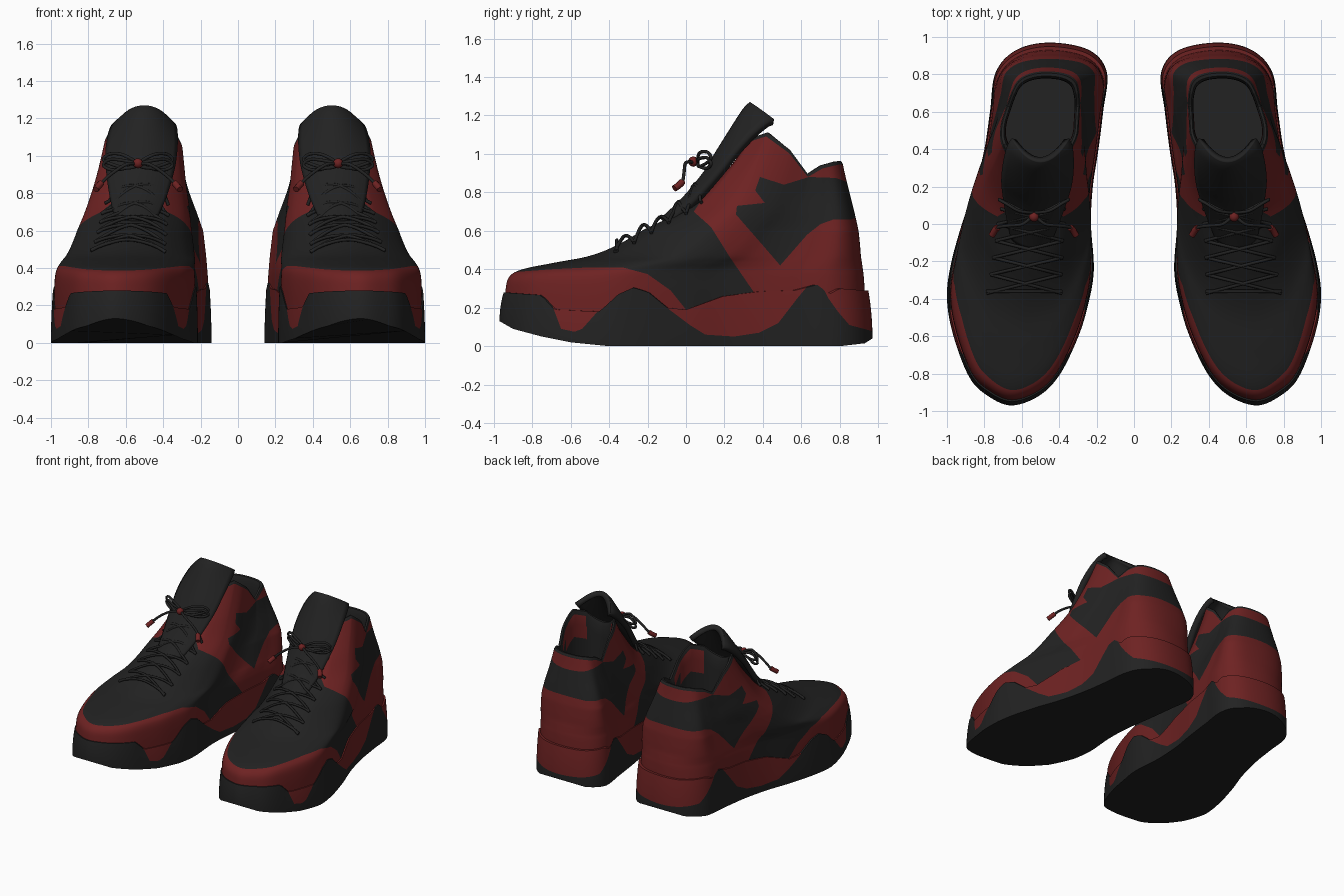
import bpy, bmesh, math
from mathutils import Vector
from mathutils.bvhtree import BVHTree

cube = bpy.data.objects.get("Cube")
if cube:
    bpy.data.objects.remove(cube)


def material(name, rgb):
    m = bpy.data.materials.new(name)
    m.use_nodes = True
    m.diffuse_color = (*rgb, 1)
    bsdf = m.node_tree.nodes["Principled BSDF"]
    bsdf.inputs["Base Color"].default_value = (*rgb, 1)
    bsdf.inputs["Roughness"].default_value = 0.8
    return m


BLACK, RED = 0, 1
MATS = [material("soft black", (0.016, 0.016, 0.016)), material("dark red", (0.155, 0.016, 0.016))]


# ---- helpers -------------------------------------------------------------
def spline(points, steps, closed=False):
    """Smooth curve through points of any dimension."""
    pts = [Vector(p) for p in points]
    n, out = len(pts), []
    pick = (lambda i: pts[i % n]) if closed else (lambda i: pts[max(0, min(n - 1, i))])
    for i in range(n if closed else n - 1):
        a, b, c, d = (pick(i + k) for k in (-1, 0, 1, 2))
        for s in range(steps):
            t = s / steps
            out.append(0.5 * (2 * b + (c - a) * t + (2 * a - 5 * b + 4 * c - d) * t * t
                              + (3 * b - a - 3 * c + d) * t ** 3))
    return out if closed else out + [pts[-1]]


def lookup(table, v):
    """Piecewise linear height along the shoe."""
    if v <= table[0][0]:
        return table[0][1]
    for (a, fa), (b, fb) in zip(table, table[1:]):
        if v <= b:
            return fa + (fb - fa) * (v - a) / (b - a)
    return table[-1][1]


def inside(poly, y, z):
    hit = False
    for (ay, az), (by, bz) in zip(poly, poly[1:] + poly[:1]):
        if (az > z) != (bz > z) and y < ay + (by - ay) * (z - az) / (bz - az):
            hit = not hit
    return hit


def loft(rings):
    n = len(rings[0])
    verts = [p for r in rings for p in r]
    faces = [(k * n + i, k * n + (i + 1) % n, (k + 1) * n + (i + 1) % n, (k + 1) * n + i)
             for k in range(len(rings) - 1) for i in range(n)]
    last = (len(rings) - 1) * n
    return verts, faces + [tuple(range(n)), tuple(range(last, last + n))]


def cut_outline(bm, poly):
    """Cut the outer faces sideways along a colour boundary."""
    for a, b in zip(poly, poly[1:] + poly[:1]):
        a, b = Vector((0, *a)), Vector((0, *b))
        d = (b - a).normalized()
        normal = d.cross(Vector((1, 0, 0)))
        near = []
        for f in bm.faces:
            if f.material_index:
                p = f.calc_center_median() - a
                if abs(p.dot(normal)) < .05 and -.03 < p.dot(d) < (b - a).length + .03:
                    near.append(f)
        geom = {g for f in near for g in (*f.verts, *f.edges)}
        if near:
            bmesh.ops.bisect_plane(bm, geom=list(geom) + near, plane_co=a, plane_no=normal, dist=1e-5)


def add_pair(name, verts, faces, paint, outer=0, cuts=(), thickness=0):
    """Make the part for the left shoe and its mirror for the right one."""
    me = bpy.data.meshes.new(name)
    me.from_pydata(verts, [], faces)
    bm = bmesh.new()
    bm.from_mesh(me)
    bmesh.ops.recalc_face_normals(bm, faces=bm.faces)
    for f in bm.faces:
        f.material_index = int(f.index < outer)
    for poly in cuts:
        cut_outline(bm, poly)
    for f in bm.faces:
        f.material_index = int(paint(f.material_index, f.calc_center_median()))
    bm.to_mesh(me)
    bmesh.ops.scale(bm, vec=(-1, 1, 1), verts=bm.verts)
    bmesh.ops.reverse_faces(bm, faces=bm.faces)
    twin = bpy.data.meshes.new(name)
    bm.to_mesh(twin)
    bm.free()
    for side, mesh in (("left", me), ("right", twin)):
        for m in MATS:
            mesh.materials.append(m)
        ob = bpy.data.objects.new(f"{side}_{name}", mesh)
        bpy.context.collection.objects.link(ob)
        if thickness:
            mod = ob.modifiers.new("thickness", "SOLIDIFY")
            mod.thickness, mod.offset = thickness, 0
        bpy.ops.object.select_all(action="DESELECT")
        ob.select_set(True)
        bpy.context.view_layer.objects.active = ob
        bpy.ops.object.shade_smooth_by_angle(angle=math.radians(40))


def cord_pair(name, paths, radius, mat, closed=False):
    for side, sx in (("left", 1), ("right", -1)):
        cu = bpy.data.curves.new(name, "CURVE")
        cu.dimensions, cu.bevel_depth, cu.bevel_resolution = "3D", radius, 2
        cu.use_fill_caps = True
        cu.materials.append(MATS[mat])
        for path in paths:
            sp = cu.splines.new("POLY")
            sp.points.add(len(path) - 1)
            sp.use_cyclic_u = closed
            for q, p in zip(sp.points, path):
                q.co = (sx * p[0], p[1], p[2], 1)
        bpy.context.collection.objects.link(bpy.data.objects.new(f"{side}_{name}", cu))


def centre(y):
    return 0.55 - 0.1 * y


# ---- footprint -----------------------------------------------------------
OUTLINE = spline([(.655, -.97), (.78, -.92), (.88, -.82), (.965, -.6), (1, -.4), (.98, -.22),
                  (.92, 0), (.85, .2), (.80, .4), (.77, .6), (.74, .81), (.63, .93), (.45, .97),
                  (.24, .93), (.145, .81), (.165, .6), (.19, .4), (.22, .2), (.23, 0),
                  (.215, -.25), (.25, -.45), (.305, -.62), (.40, -.81), (.51, -.92)], 9, True)

# ---- midsole with wavy top edge and red inlays -----------------------------
GROUND = [(-.97, .13), (-.9, .09), (-.75, .05), (-.6, .02), (-.4, 0), (.8, 0), (.93, .015), (.97, .04)]
WAVE = [(-.97, .28), (-.77, .265), (-.70, .19), (-.46, .18), (-.36, .27), (-.28, .305), (-.2, .28),
        (-.1, .2), (0, .19), (.2, .26), (.4, .285), (.58, .29), (.7, .32), (.76, .27), (.82, .30), (.95, .29)]
SOLE_RED = [[(-.71, .25), (-.44, .25), (-.46, .18), (-.54, .09), (-.58, .075), (-.65, .09)],
            [(-.1, .2), (.02, .11), (.1, .06), (.25, .05), (.38, .07), (.48, .12), (.58, .25),
             (.63, .31), (.6, .4), (-.1, .4)],
            [(.70, .33), (.74, .25), (.79, .18), (.85, .11), (1, .07), (1, .4), (.7, .4)]]


def sole_ring(s, shrink):
    ring = []
    for x, y in OUTLINE:
        lo, hi = lookup(GROUND, y), lookup(WAVE, y)
        ny = y * shrink
        ring.append((centre(ny) + (x - centre(y)) * shrink, ny, lo + (hi - lo) * s))
    return ring


rings = [sole_ring(k / 16, 1 - 0.022 * (k / 16) ** 2) for k in range(17)] + [sole_ring(1, .9)]
verts, faces = loft(rings)
add_pair("midsole", verts, faces,
         lambda outer, c: outer and any(inside(p, c.y, c.z) for p in SOLE_RED),
         len(faces) - 2, SOLE_RED)

# ---- upper: height, front end, back end, front width, back width -----------
LEVELS = spline([(.16, -.945, .935, .955, .955), (.28, -.94, .93, .96, .955), (.36, -.92, .925, .95, .95),
                 (.40, -.85, .92, .93, .94), (.435, -.68, .915, .90, .93), (.47, -.5, .91, .85, .92),
                 (.53, -.35, .905, .79, .9), (.62, -.2, .895, .72, .87), (.75, 0, .875, .64, .83),
                 (.9, .13, .85, .56, .77), (1.02, .22, .83, .51, .73), (1.12, .28, .815, .47, .70)], 7)
RIM = [(.28, 1.0), (.33, 1.07), (.42, 1.1), (.54, 1.01), (.635, .885), (.71, .93), (.79, .95)]
UPPER_RED = [[(-1, .1), (-1, .37), (-.9, .385), (-.7, .40), (-.5, .41), (-.33, .41), (-.2, .375),
              (-.08, .29), (0, .19), (0, .1)],
             [(.3, .1), (.35, .285), (.23, .46), (.13, .62), (.04, .70), (.135, .84), (.21, .945),
              (.25, 1.2), (1, 1.2), (1, .1)]]
SIDE_BLACK = [(.385, .88), (.51, .84), (.64, .88), (.78, .875), (.85, .85), (.95, .79), (.95, .69),
              (.86, .66), (.77, .66), (.70, .635), (.63, .58), (.49, .42), (.395, .53), (.26, .685),
              (.265, .73), (.41, .745), (.36, .81)]


def upper_ring(z, yf, yb, wf, wb):
    ring = []
    rise = max(0, (z - .6) / .52)
    for x, y in OUTLINE:
        t = (y + .97) / 1.94
        ny = yf + (yb - yf) * t
        half = (x - centre(y)) * (wf + (wb - wf) * t)
        # the plan turns towards an oval at the collar
        oval = math.copysign(.36 * (wf + wb) * math.sqrt(max(0, t * (1 - t))), half)
        half += (oval - half) * .6 * rise
        rim = lookup(RIM, .28 + .535 * t)
        ring.append((centre(ny) + half, ny, .6 + rise * (rim - .6) if rise else z))
    return ring


rings = [upper_ring(*lv) for lv in LEVELS]
outer_faces, top = (len(rings) - 2) * len(OUTLINE), rings[-1]
mid = (centre(.55), .55)
# rolled collar edge, lining and insole
for shrink, drop in ((.97, -.012), (.91, -.01), (.87, .02), (.86, .1), (.86, .2)):
    rings.append([(mid[0] + (x - mid[0]) * shrink, mid[1] + (y - mid[1]) * shrink, z - drop) for x, y, z in top])
rings.append([(x, y, .4) for x, y, z in rings[-1]])
verts, faces = loft(rings)
shell = BVHTree.FromPolygons([Vector(v) for v in verts], faces)


def paint_upper(outer, c):
    if not outer:
        # red facing inside the raised front corners of the collar
        return .36 < c.y < .6 and .87 < c.z < lookup(RIM, c.y) - .02
    return any(inside(p, c.y, c.z) for p in UPPER_RED) and not inside(SIDE_BLACK, c.y, c.z)


add_pair("upper", verts, faces, paint_upper, outer_faces, UPPER_RED + [SIDE_BLACK])

# ---- tongue: y, z, half width, wrap back, drop at the sides -----------------
rows = spline([(-.12, .65, .10, .05, 0), (0, .765, .14, .06, 0), (.11, .9, .17, .07, 0),
               (.17, 1.0, .18, .09, 0), (.245, 1.12, .175, .10, .03), (.31, 1.22, .16, .11, .07),
               (.345, 1.255, .14, .11, .09)], 5)
cols = 17
verts = []
for y, z, w, wrap, sag in rows:
    for j in range(cols):
        u = 2 * j / (cols - 1) - 1
        verts.append((centre(y) - .015 + u * w, y + wrap * u * u, z - sag * u * u))
faces = [(r * cols + j, r * cols + j + 1, (r + 1) * cols + j + 1, (r + 1) * cols + j)
         for r in range(len(rows) - 1) for j in range(cols - 1)]
flap = BVHTree.FromPolygons([Vector(v) for v in verts], faces)
add_pair("tongue", verts, faces, lambda outer, c: BLACK, thickness=.04)


# ---- laces laid over the instep ---------------------------------------------
def on_top(x, y, lift):
    hits = [t.ray_cast(Vector((x, y, 3)), Vector((0, 0, -1)))[0] for t in (shell, flap)]
    return (x, y, max([h.z for h in hits if h] + [.3]) + lift)


def strap(a, b):
    return [on_top(a[0] + (b[0] - a[0]) * k / 14, a[1] + (b[1] - a[1]) * k / 14,
                   .012 + .015 * math.sin(math.pi * k / 14)) for k in range(15)]


eyelets = [(-.37, .2), (-.27, .19), (-.18, .185), (-.09, .18), (0, .18), (.08, .17)]
laces = [strap((centre(-.37) - .2, -.36), (centre(-.37) + .2, -.36))]
for (ya, wa), (yb, wb) in zip(eyelets, eyelets[1:]):
    for s in (-1, 1):
        laces.append(strap((centre(ya) - s * wa, ya), (centre(yb) + s * wb, yb)))
cord_pair("laces", laces, .009, BLACK)

# ---- bow, loose ends, tips and knot -------------------------------------------
knot = Vector((.535, .05, .955))
loops, ends, tips = [], [], []
for s in (-1, 1):
    for lift in (0, .03):
        loops.append(spline([knot + Vector(p) for p in (
            (0, .01, 0), (s * .08, .02, .02 + lift), (s * .15, .06, .025 + lift), (s * .185, .08, -.005 + lift),
            (s * .14, .06, -.03 + lift), (s * .06, .02, -.02))], 5, True))
    path = spline([knot + Vector(p) for p in (
        (0, 0, 0), (s * .06, -.05, 0), (s * .14, -.06, -.05), (s * .195, -.07, -.10),
        (s * .225, -.11, -.135))], 6)
    ends.append(path[:19])
    tips.append(path[18:])
cord_pair("bow_loops", loops, .009, BLACK, True)
cord_pair("lace_ends", ends, .009, BLACK)
cord_pair("lace_tips", tips, .018, RED)

bm = bmesh.new()
bmesh.ops.create_icosphere(bm, subdivisions=2, radius=.027)
bm.verts.index_update()
verts = [v.co + knot + Vector((0, -.012, .005)) for v in bm.verts]
faces = [[v.index for v in f.verts] for f in bm.faces]
bm.free()
add_pair("bow_knot", verts, faces, lambda outer, c: RED)
